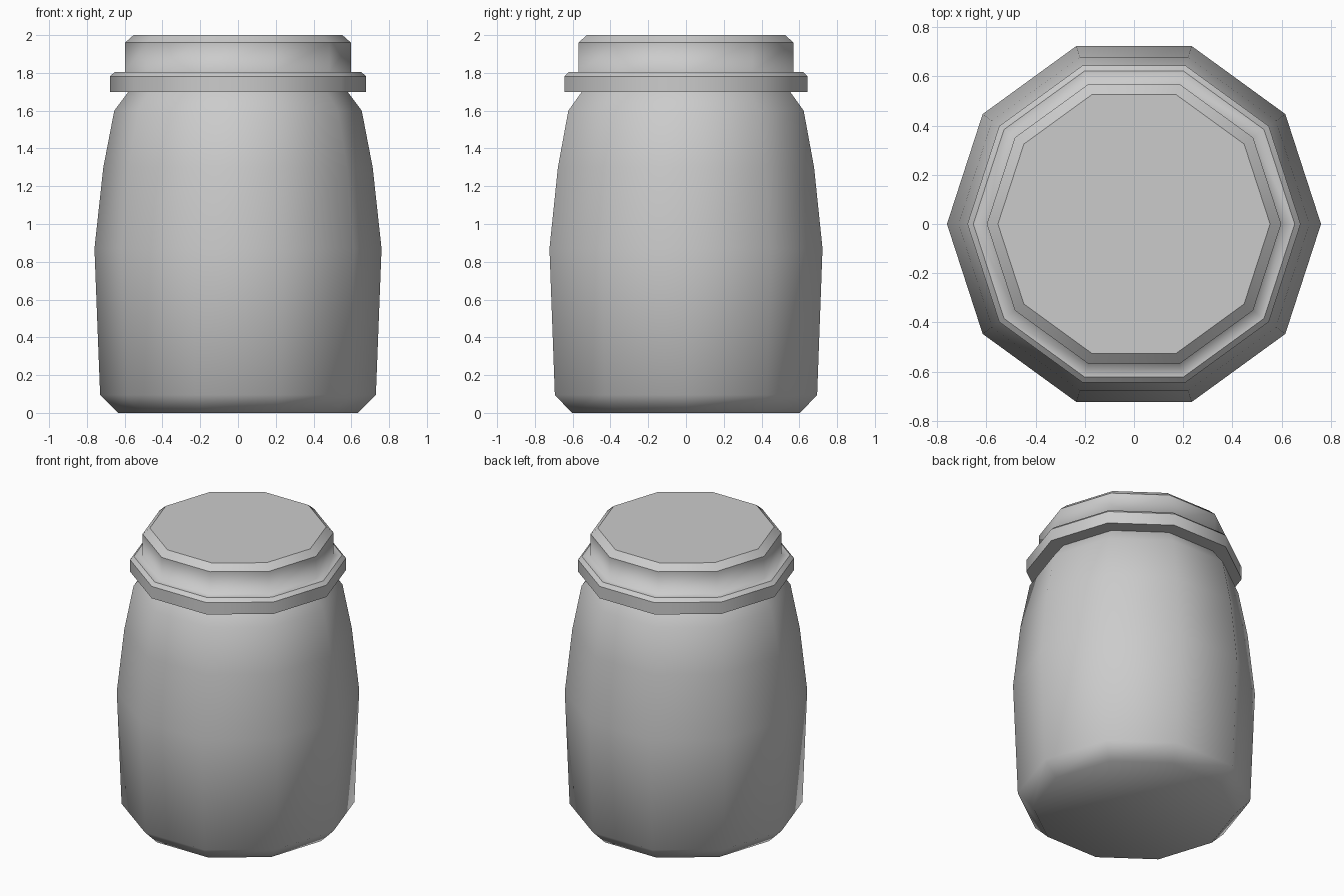
import bpy, bmesh, math

if "Cube" in bpy.data.objects:
    bpy.data.objects.remove(bpy.data.objects["Cube"])

SIDES = 10


def lathe(name, profile, cap_bottom=False, cap_top=False, sharp=()):
    """Revolve (radius, z) points into a ten-sided part; sharp = ring indices kept hard."""
    bm = bmesh.new()
    rings = []
    for r, z in profile:
        rings.append([bm.verts.new((r * math.cos(math.tau * i / SIDES),
                                    r * math.sin(math.tau * i / SIDES), z))
                      for i in range(SIDES)])
    for a, b in zip(rings, rings[1:]):
        for i in range(SIDES):
            j = (i + 1) % SIDES
            bm.faces.new((a[i], a[j], b[j], b[i]))
    if cap_bottom:
        bm.faces.new(rings[0][::-1])
    if cap_top:
        bm.faces.new(rings[-1])
    for f in bm.faces:
        f.smooth = True
    for k in sharp:
        for i in range(SIDES):
            edge = bm.edges.get((rings[k][i], rings[k][(i + 1) % SIDES]))
            edge.smooth = False
    mesh = bpy.data.meshes.new(name)
    bm.to_mesh(mesh)
    bm.free()
    obj = bpy.data.objects.new(name, mesh)
    bpy.context.collection.objects.link(obj)
    return obj


# Bulging jar body, soft shaded throughout
lathe("jar_body",
      [(0.635, 0.0), (0.73, 0.095), (0.76, 0.87), (0.713, 1.3),
       (0.655, 1.6), (0.58, 1.7)],
      cap_bottom=True)

# Lid: flared rim, soft ledge, collar and bevelled top
lathe("lid",
      [(0.58, 1.7), (0.677, 1.7), (0.677, 1.782), (0.653, 1.805),
       (0.598, 1.805), (0.598, 1.96), (0.553, 2.0)],
      cap_top=True, sharp=(1, 2, 3, 5, 6))
